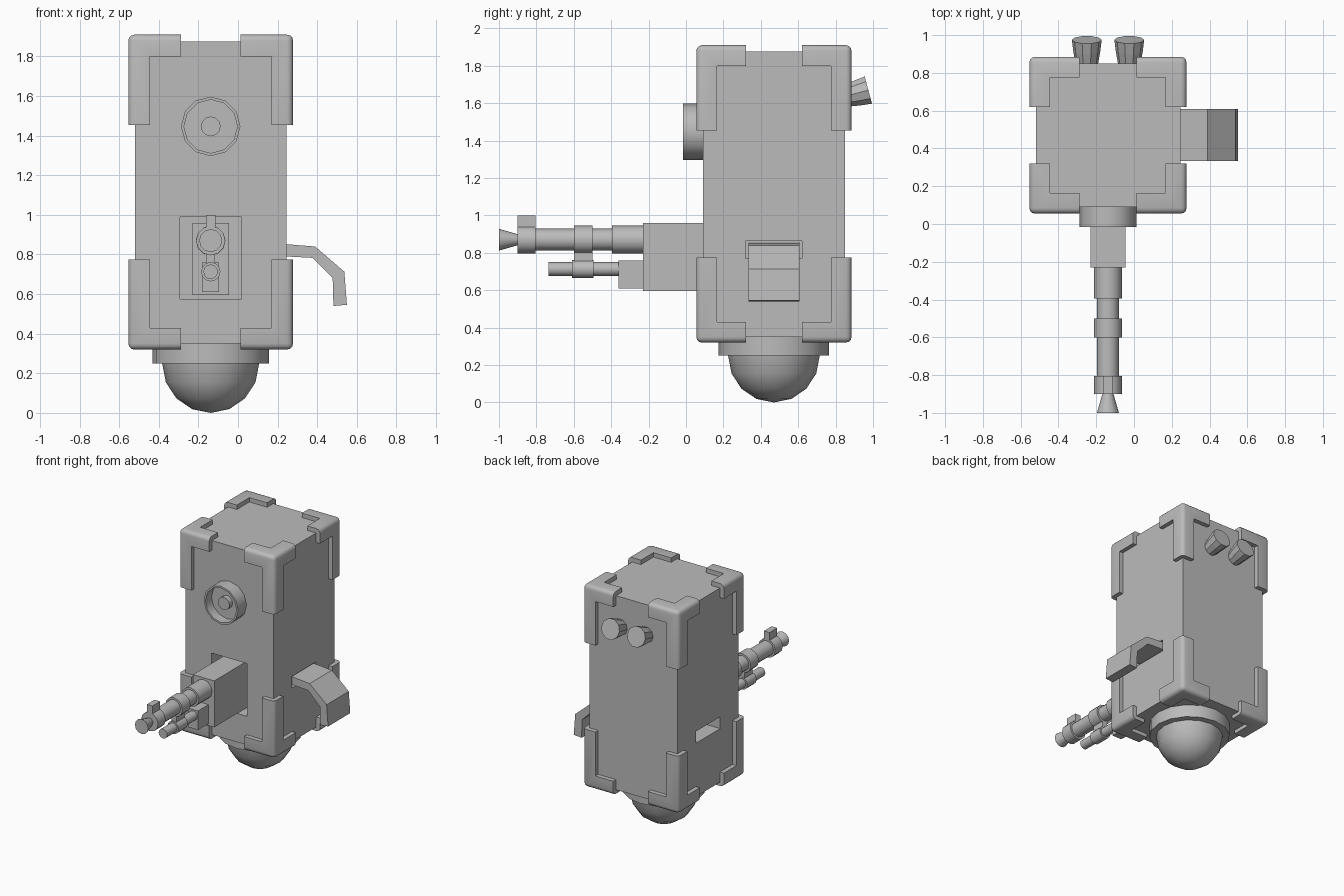
import bpy, bmesh, math
from mathutils import Matrix, Vector

if "Cube" in bpy.data.objects:
    bpy.data.objects.remove(bpy.data.objects["Cube"], do_unlink=True)

grey = bpy.data.materials.new("plain grey")
grey.use_nodes = True
grey.diffuse_color = (0.5, 0.5, 0.5, 1)
grey.node_tree.nodes["Principled BSDF"].inputs["Base Color"].default_value = (0.5, 0.5, 0.5, 1)

CX, CY = -0.138, 0.47          # body axis
GUN_Z, LOW_Z = 0.87, 0.713     # barrel heights
FRONT = Matrix.Rotation(math.pi / 2, 4, 'X')   # turns +z towards -y


def finish(name, bm, smooth=False):
    bmesh.ops.recalc_face_normals(bm, faces=bm.faces)
    mesh = bpy.data.meshes.new(name)
    bm.to_mesh(mesh)
    bm.free()
    mesh.materials.append(grey)
    ob = bpy.data.objects.new(name, mesh)
    bpy.context.collection.objects.link(ob)
    bpy.ops.object.select_all(action='DESELECT')
    bpy.context.view_layer.objects.active = ob
    ob.select_set(True)
    if smooth:
        bpy.ops.object.shade_smooth_by_angle(angle=math.radians(40))
    return ob


def box(name, x, y, z):
    bm = bmesh.new()
    lo, hi = Vector((x[0], y[0], z[0])), Vector((x[1], y[1], z[1]))
    bmesh.ops.create_cube(bm, size=1, matrix=Matrix.Translation((lo + hi) / 2)
                          @ Matrix.Diagonal((hi - lo).to_4d()))
    return finish(name, bm)


def lathe(name, profile, matrix, sides=12, smooth=True):
    """Spin (radius, height) points around z, then place with matrix."""
    bm = bmesh.new()
    verts = [bm.verts.new((r, 0, h)) for r, h in profile]
    edges = [bm.edges.new(p) for p in zip(verts, verts[1:])]
    bmesh.ops.spin(bm, geom=verts + edges, cent=(0, 0, 0), axis=(0, 0, 1),
                   angle=2 * math.pi, steps=sides)
    bmesh.ops.remove_doubles(bm, verts=bm.verts, dist=0.0005)
    bm.transform(matrix)
    return finish(name, bm, smooth)


def barrel(name, z, r0, r1, y0, y1):
    """Tapered tube pointing forward from y0 to y1."""
    length = y0 - y1
    return lathe(name, [(0, 0), (r0, 0), (r1, length), (0, length)],
                 Matrix.Translation((CX, y0, z)) @ FRONT)


# Body with recesses for the gun and both arms
body = box("body", (-0.52, 0.245), (0.09, 0.85), (0.35, 1.875))
slots = [("gun_slot", (-0.293, 0.017), (-0.1, 0.24), (0.575, 0.99)),
         ("left_slot", (0.095, 0.4), (0.318, 0.62), (0.77, 0.863)),
         ("right_slot", (-0.7, -0.37), (0.318, 0.62), (0.77, 0.863))]
for slot in slots:
    cutter = box(*slot)
    bpy.context.view_layer.objects.active = body
    mod = body.modifiers.new(slot[0], 'BOOLEAN')
    mod.operation, mod.solver, mod.object = 'DIFFERENCE', 'EXACT', cutter
    bpy.ops.object.modifier_apply(modifier=mod.name)
    bpy.data.objects.remove(cutter, do_unlink=True)


# Corner guards: three bars meeting at each corner, outer edges rounded
def corner_guard(name, sx, sy, sz):
    t = 0.11
    bm = bmesh.new()
    bmesh.ops.create_cube(bm, size=t, matrix=Matrix.Translation((t / 2,) * 3))
    for axis, reach in enumerate((0.155, 0.155, 0.345)):
        face = next(f for f in bm.faces if f.normal[axis] > 0.9
                    and abs(f.calc_center_median()[axis] - t) < 0.001)
        new = bmesh.ops.extrude_face_region(bm, geom=[face])["geom"]
        bmesh.ops.delete(bm, geom=[face], context='FACES_ONLY')
        offset = Vector((0, 0, 0))
        offset[axis] = reach
        bmesh.ops.translate(bm, vec=offset, verts=[v for v in new if isinstance(v, bmesh.types.BMVert)])
        bm.normal_update()
    bmesh.ops.dissolve_limit(bm, angle_limit=0.01, verts=bm.verts, edges=bm.edges)
    outer = [e for e in bm.edges
             if sum(all(abs(v.co[i]) < 0.001 for v in e.verts) for i in range(3)) == 2]
    bmesh.ops.bevel(bm, geom=outer, offset=0.03, segments=3, profile=0.5, affect='EDGES')
    bm.transform(Matrix.Translation((CX + sx * 0.416, CY + sy * 0.415, 1.115 + sz * 0.795))
                 @ Matrix.Diagonal((-sx, -sy, -sz, 1)))
    finish(name, bm, True)


for sx, side in ((1, "left"), (-1, "right")):
    for sy, end in ((-1, "front"), (1, "back")):
        for sz, level in ((1, "top"), (-1, "bottom")):
            corner_guard(f"{level}_{end}_{side}_guard", sx, sy, sz)

# Round eye: recessed ring with a central knob
lathe("eye_ring", [(0, 0), (0.15, 0), (0.15, 0.105), (0.135, 0.105), (0.135, 0.03), (0, 0.03)],
      Matrix.Translation((CX, 0.09, 1.447)) @ FRONT)
barrel("eye_knob", 1.447, 0.05, 0.05, 0.08, 0.02)

# Base collar and dome
lathe("base_collar", [(0, 0.25), (0.295, 0.25), (0.295, 0.36), (0, 0.36)],
      Matrix.Translation((CX, CY, 0)), 16)
dome = [(0.245 * math.cos(a), 0.25 - 0.25 * math.sin(a))
        for a in (math.pi / 8 * i for i in range(5))]
lathe("base_dome", [(0, 0.25)] + dome, Matrix.Translation((CX, CY, 0)), 16)

# Two flared stubs high on the back
for side, x in (("left", -0.025), ("right", -0.25)):
    lathe(f"{side}_back_stub", [(0, -0.16), (0.055, -0.16), (0.072, -0.06), (0.079, 0), (0, 0)],
          Matrix.Translation((x, 0.975, 1.67))
          @ Matrix.Rotation(math.radians(-75), 4, 'X'), 10, False)

# Gun housing and main barrel
box("gun_housing", (-0.23, -0.045), (-0.23, 0.24), (0.595, 0.96))
barrel("barrel_sleeve", GUN_Z, 0.075, 0.075, -0.23, -0.395)
barrel("main_barrel", GUN_Z, 0.059, 0.059, -0.39, -0.81)
barrel("barrel_band", GUN_Z, 0.075, 0.075, -0.5, -0.6)
barrel("muzzle_band", GUN_Z, 0.074, 0.074, -0.805, -0.9)
barrel("muzzle", GUN_Z, 0.028, 0.058, -0.895, -1.0)
box("front_sight", (CX - 0.024, CX + 0.024), (-0.9, -0.805), (0.9, 1.0))

# Lower barrel with its mount and link
box("lower_mount", (-0.181, -0.095), (-0.36, -0.22), (0.61, 0.76))
barrel("lower_barrel", LOW_Z, 0.037, 0.037, -0.35, -0.735)
barrel("lower_band", LOW_Z, 0.049, 0.049, -0.495, -0.61)
box("barrel_link", (CX - 0.022, CX + 0.022), (-0.6, -0.5), (0.73, 0.83))

# Bent arm on the left
outline = [(0.11, 0.855), (0.245, 0.852), (0.39, 0.84), (0.537, 0.713), (0.55, 0.546),
           (0.482, 0.54), (0.478, 0.683), (0.376, 0.783), (0.245, 0.79), (0.11, 0.793)]
bm = bmesh.new()
flap = bm.faces.new([bm.verts.new((x, 0.333, z)) for x, z in outline])
solid = bmesh.ops.extrude_face_region(bm, geom=[flap])["geom"]
bmesh.ops.translate(bm, vec=(0, 0.275, 0), verts=[v for v in solid if isinstance(v, bmesh.types.BMVert)])
finish("left_arm", bm)
